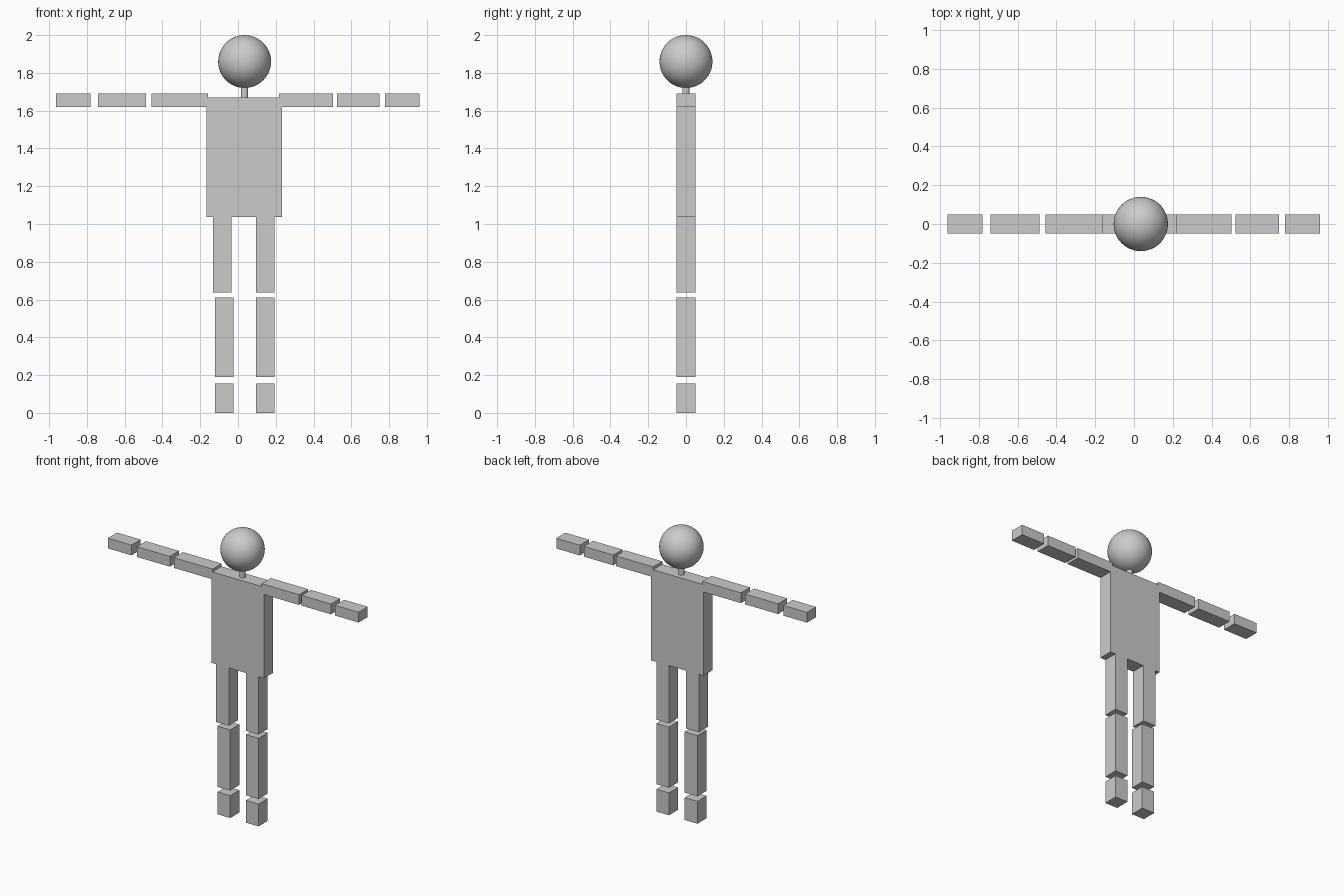
import bpy

if "Cube" in bpy.data.objects:
    bpy.data.objects.remove(bpy.data.objects["Cube"])

DEPTH = 0.10


def box(name, x0, x1, z0, z1):
    bpy.ops.mesh.primitive_cube_add(size=1, location=((x0 + x1) / 2, 0, (z0 + z1) / 2))
    ob = bpy.context.object
    ob.name = name
    ob.scale = (x1 - x0, DEPTH, z1 - z0)
    bpy.ops.object.transform_apply(location=False, rotation=False, scale=True)
    return ob


# Torso
box("torso", -0.168, 0.234, 1.038, 1.67)

# Arms: hand, forearm and upper arm on each side
arms = {
    "left": [(-0.963, -0.782), (-0.741, -0.488), (-0.457, -0.16)],
    "right": [(0.779, 0.96), (0.523, 0.748), (0.217, 0.503)],
}
for side, spans in arms.items():
    for part, (x0, x1) in zip(("hand", "forearm", "upper_arm"), spans):
        box(f"{side}_{part}", x0, x1, 1.619, 1.69)

# Legs: foot, shin and thigh on each side
heights = {"foot": (0, 0.155), "shin": (0.19, 0.611), "thigh": (0.637, 1.04)}
for part, (z0, z1) in heights.items():
    shift = -0.01 if part == "thigh" else 0
    box(f"left_{part}", -0.123 + shift, -0.025 + shift, z0, z1)
    box(f"right_{part}", 0.096, 0.193, z0, z1)

# Neck
bpy.ops.mesh.primitive_cylinder_add(vertices=32, radius=0.019, depth=0.1,
                                    location=(0.035, 0, 1.70))
bpy.context.object.name = "neck"
bpy.ops.object.shade_smooth_by_angle()

# Head
bpy.ops.mesh.primitive_uv_sphere_add(segments=48, ring_count=24, radius=0.14,
                                     location=(0.035, 0, 1.86))
bpy.context.object.name = "head"
bpy.ops.object.shade_smooth_by_angle()
